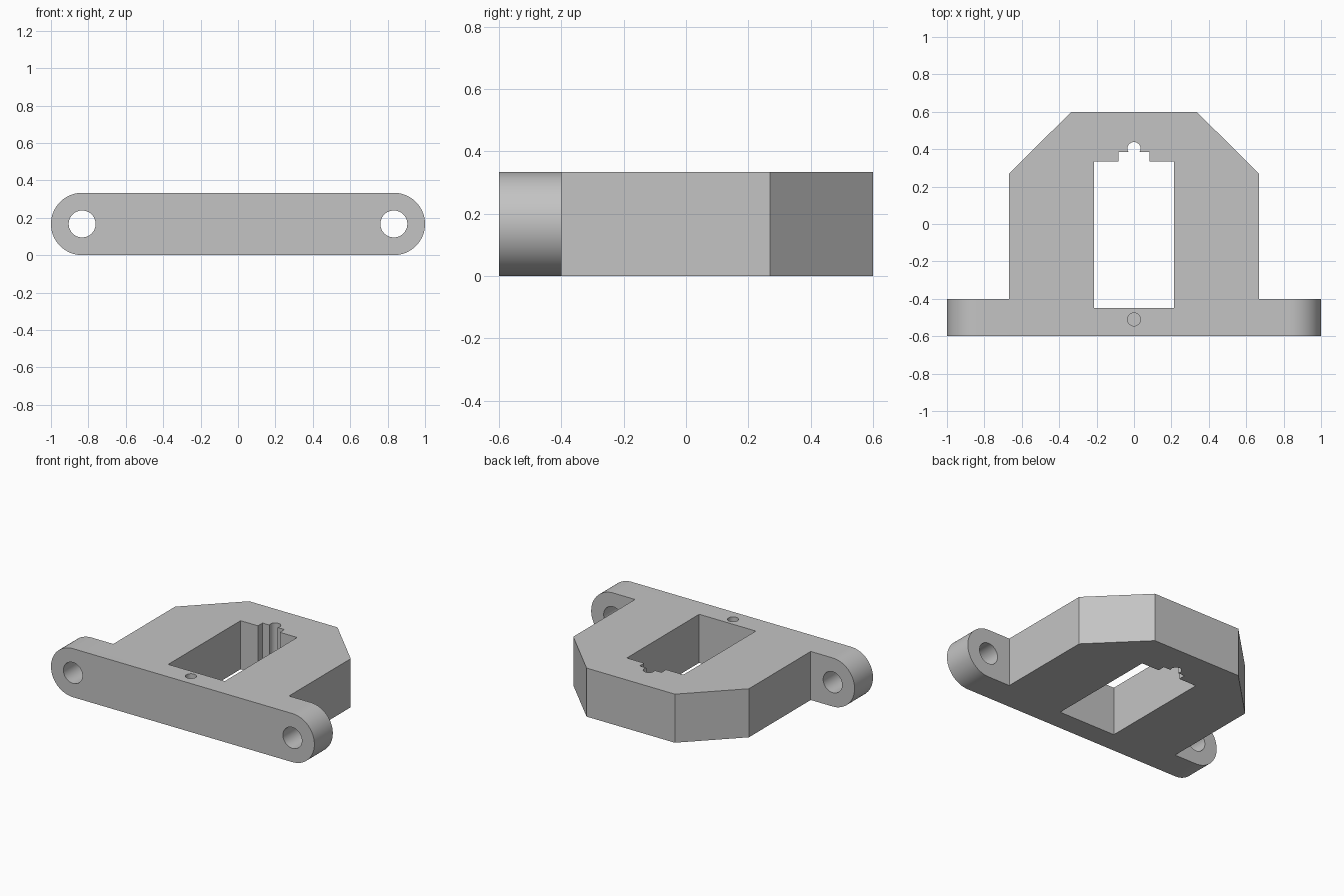
import bpy
import bmesh
from math import sin, cos, pi

if "Cube" in bpy.data.objects:
    bpy.data.objects.remove(bpy.data.objects["Cube"])

H = 1 / 3          # bracket thickness
R = H / 2          # radius of the rounded flange ends
EAR_X = 1 - R      # centre of the flange ends and bolt holes

grey = bpy.data.materials.new("light_grey")
grey.use_nodes = True
colour = (0.55, 0.55, 0.55, 1)
grey.diffuse_color = colour
grey.node_tree.nodes["Principled BSDF"].inputs["Base Color"].default_value = colour


def arc(cx, cy, r, start, end, steps):
    return [(cx + r * cos(start + (end - start) * i / steps),
             cy + r * sin(start + (end - start) * i / steps)) for i in range(steps + 1)]


def circle(cx, cy, r, steps=48):
    return arc(cx, cy, r, 0, 2 * pi, steps)[:-1]


def mirrored(half):
    """Close a right-hand half profile by mirroring it across x = 0."""
    return half + [(-x, y) for x, y in reversed(half)]


def prism(name, profile, low, high, axis="Z"):
    """Extrude a 2D profile along z, or an x-z profile along y."""
    bm = bmesh.new()
    place = (lambda p, d: (p[0], p[1], d)) if axis == "Z" else (lambda p, d: (p[0], d, p[1]))
    face = bm.faces.new([bm.verts.new(place(p, low)) for p in profile])
    made = bmesh.ops.extrude_face_region(bm, geom=[face])["geom"]
    shift = place((0, 0), high - low)
    bmesh.ops.translate(bm, vec=shift, verts=[v for v in made if isinstance(v, bmesh.types.BMVert)])
    bmesh.ops.recalc_face_normals(bm, faces=bm.faces[:])
    mesh = bpy.data.meshes.new(name)
    bm.to_mesh(mesh)
    bm.free()
    mesh.materials.append(grey)
    obj = bpy.data.objects.new(name, mesh)
    bpy.context.collection.objects.link(obj)
    return obj


def combine(target, tool, operation):
    """Apply an exact boolean and discard the tool."""
    tool.hide_render = True
    mod = target.modifiers.new(operation, "BOOLEAN")
    mod.operation = operation
    mod.solver = "EXACT"
    mod.object = tool
    bpy.context.view_layer.objects.active = target
    bpy.ops.object.modifier_apply(modifier=mod.name)
    bpy.data.objects.remove(tool)


# Mounting flange with rounded ends, joined to the chamfered body
flange = arc(EAR_X, R, R, -pi / 2, pi / 2, 32) + arc(-EAR_X, R, R, pi / 2, 3 * pi / 2, 32)
bracket = prism("mounting_bracket", flange, -0.6, -0.4, "Y")
body = mirrored([(0.667, -0.5), (0.667, 0.27), (0.335, 0.6)])
combine(bracket, prism("body", body, 0, H), "UNION")

# Stepped window through the body, with a round notch at its back
window = mirrored([(0.215, -0.45), (0.215, 0.335), (0.083, 0.335), (0.083, 0.385)])
combine(bracket, prism("window_cutter", window, -0.1, H + 0.1), "DIFFERENCE")
combine(bracket, prism("notch_cutter", circle(0, 0.403, 0.035), -0.1, H + 0.1), "DIFFERENCE")

# Blind pin hole in the top and bolt holes through the flange ends
combine(bracket, prism("pin_cutter", circle(0, -0.51, 0.035), 0.1, H + 0.1), "DIFFERENCE")
for side in (-1, 1):
    bolt = circle(side * EAR_X, R, 0.072)
    combine(bracket, prism("bolt_cutter", bolt, -0.7, -0.3, "Y"), "DIFFERENCE")

# Smooth the round walls and keep the corners sharp
bpy.ops.object.select_all(action="DESELECT")
bracket.select_set(True)
bpy.context.view_layer.objects.active = bracket
bpy.ops.object.shade_smooth_by_angle(angle=pi / 6)
